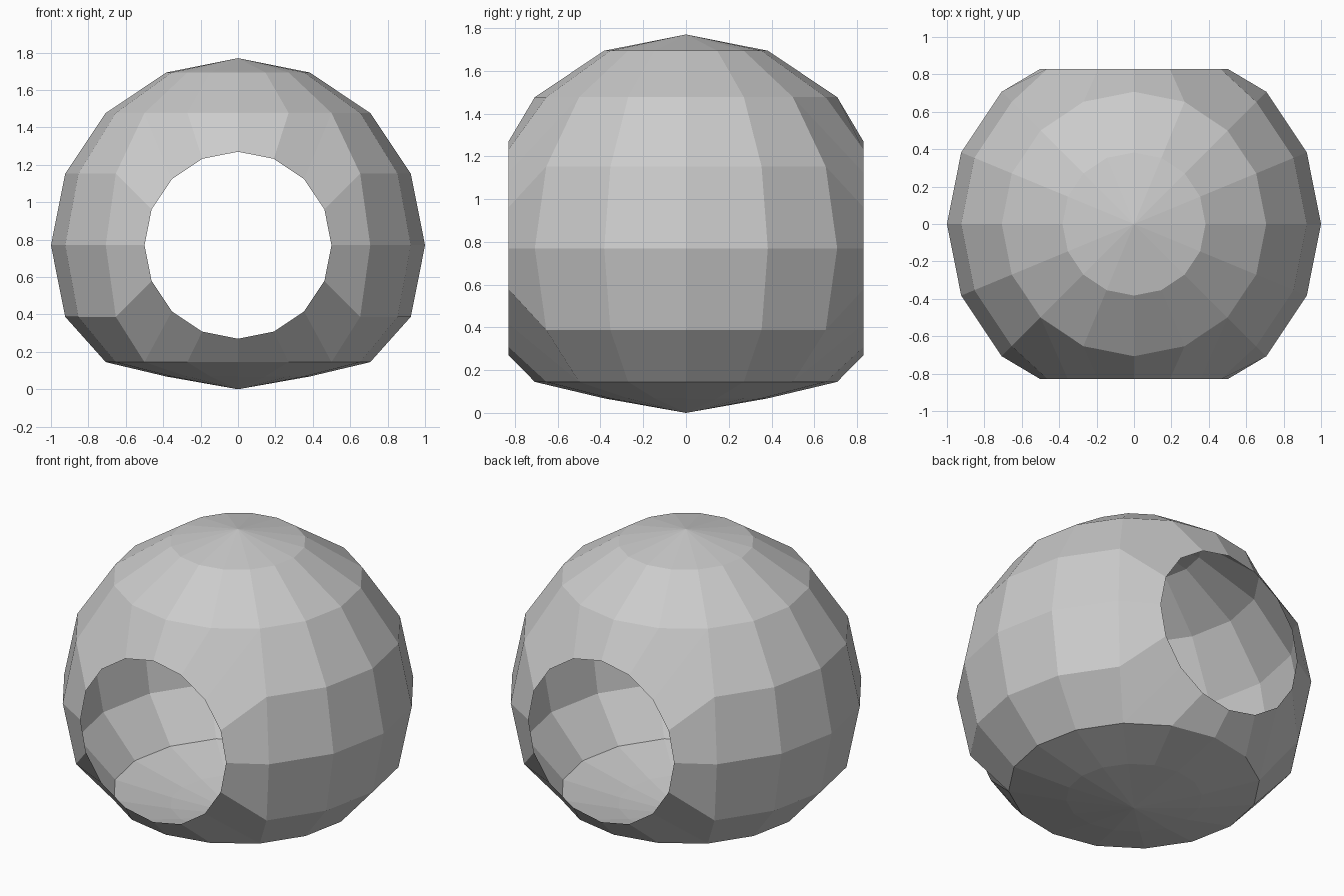
import bpy, bmesh, math

if "Cube" in bpy.data.objects:
    bpy.data.objects.remove(bpy.data.objects["Cube"])

CENTRE_Z = 0.77
HOLE_R, HOLE_Y = 0.5, 0.83
STEP = math.pi / 8

bm = bmesh.new()

# Faceted ball, 16 segments by 8 rings
bmesh.ops.create_uvsphere(bm, u_segments=16, v_segments=8, radius=1.0)

# Flatten the underside into a shallow base
for v in bm.verts:
    if v.co.z < -0.95:
        v.co.z = -0.77
    elif v.co.z < -0.85:
        v.co.z = -0.702
    elif v.co.z < -0.6:
        v.co.z = -0.625

# Open the front and back patches
bmesh.ops.delete(bm, geom=[v for v in bm.verts if abs(v.co.y) > 0.8], context='VERTS')

# Draw each square opening in to a flat, 16-sided round rim
rim_edges = [e for e in bm.edges if e.is_boundary]
new_geom = bmesh.ops.extrude_edge_only(bm, edges=rim_edges)["geom"]
for v in (g for g in new_geom if isinstance(g, bmesh.types.BMVert)):
    a = round(math.atan2(v.co.z, v.co.x) / STEP) * STEP
    v.co = (HOLE_R * math.cos(a), math.copysign(HOLE_Y, v.co.y), HOLE_R * math.sin(a))

# Stand it on the floor
bmesh.ops.translate(bm, verts=bm.verts, vec=(0, 0, CENTRE_Z))
bmesh.ops.recalc_face_normals(bm, faces=bm.faces)

mesh = bpy.data.meshes.new("ball_shell")
bm.to_mesh(mesh)
bm.free()
bpy.context.collection.objects.link(bpy.data.objects.new("ball_shell", mesh))
